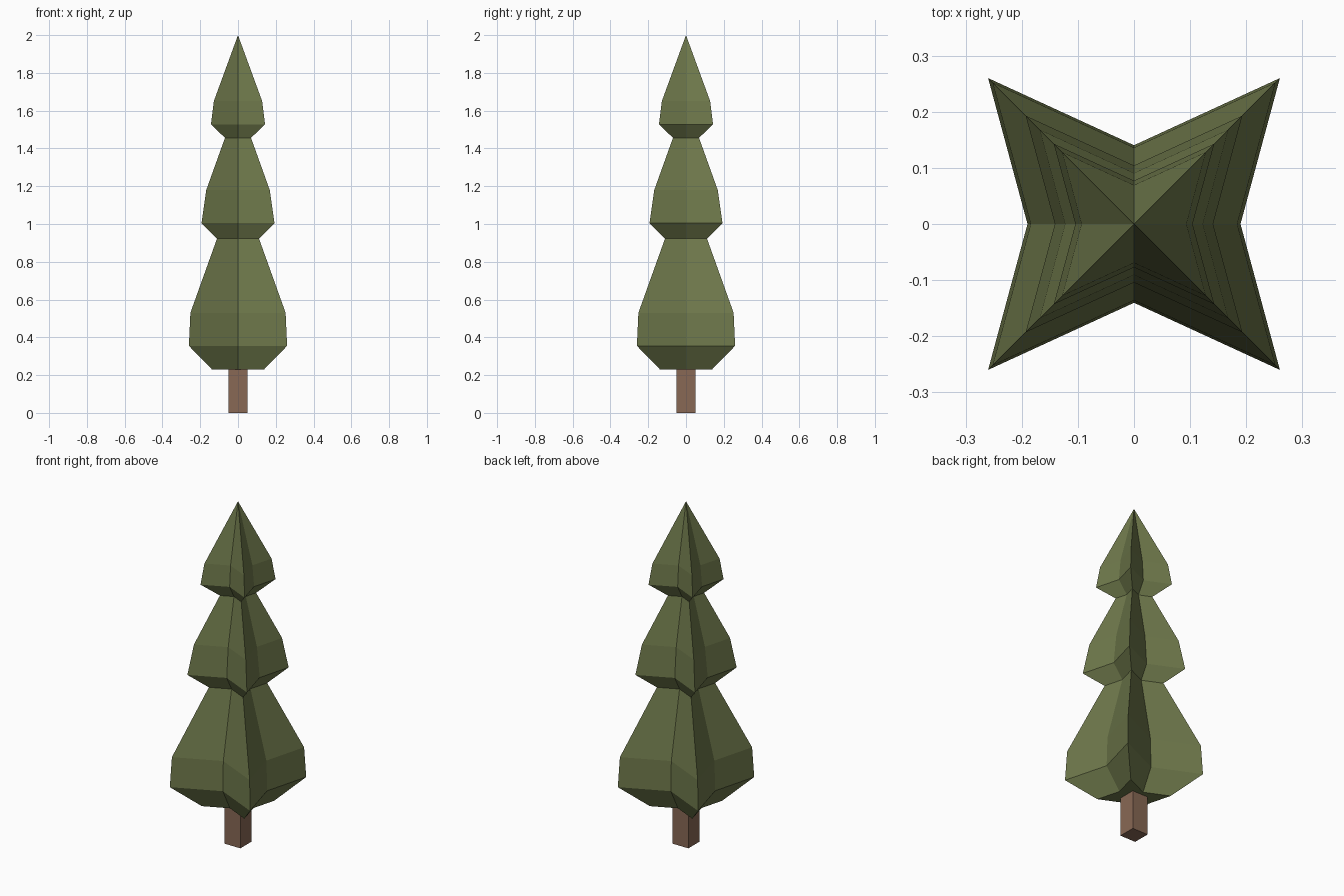
import bpy, bmesh

if "Cube" in bpy.data.objects:
    bpy.data.objects.remove(bpy.data.objects["Cube"])


def material(name, rgb):
    m = bpy.data.materials.new(name)
    m.diffuse_color = (*rgb, 1)
    m.use_nodes = True
    m.node_tree.nodes["Principled BSDF"].inputs["Base Color"].default_value = m.diffuse_color
    return m


def make_object(name, bm, mat):
    bmesh.ops.recalc_face_normals(bm, faces=bm.faces)
    me = bpy.data.meshes.new(name)
    bm.to_mesh(me)
    bm.free()
    me.materials.append(mat)
    ob = bpy.data.objects.new(name, me)
    bpy.context.collection.objects.link(ob)
    return ob


green = material("needle green", (0.156, 0.188, 0.070))
brown = material("bark brown", (0.246, 0.138, 0.089))

# Foliage: a four-pointed star section scaled along a three-tier profile
NX, NY = 0.73, 0.54  # depth of the notches between the points
star = [(1, 1), (0, NY), (-1, 1), (-NX, 0), (-1, -1), (0, -NY), (1, -1), (NX, 0)]
profile = [(0.138, 0.23), (0.26, 0.355), (0.252, 0.53),
           (0.111, 0.923), (0.193, 1.005), (0.168, 1.18),
           (0.069, 1.456), (0.143, 1.528), (0.128, 1.65)]

bm = bmesh.new()
rings = [[bm.verts.new((x * r, y * r, z)) for x, y in star] for r, z in profile]
tip = bm.verts.new((0, 0, 2))
base = bm.verts.new((0, 0, profile[0][1]))
n = len(star)
for i in range(n):
    j = (i + 1) % n
    for lo, hi in zip(rings, rings[1:]):
        bm.faces.new((lo[i], lo[j], hi[j], hi[i]))
    bm.faces.new((rings[-1][i], rings[-1][j], tip))
    bm.faces.new((rings[0][j], rings[0][i], base))
make_object("foliage", bm, green)

# Trunk: square post
bm = bmesh.new()
bmesh.ops.create_cube(bm, size=1)
bmesh.ops.scale(bm, vec=(0.102, 0.102, 0.23), verts=bm.verts)
bmesh.ops.translate(bm, vec=(0, 0, 0.115), verts=bm.verts)
make_object("trunk", bm, brown)
